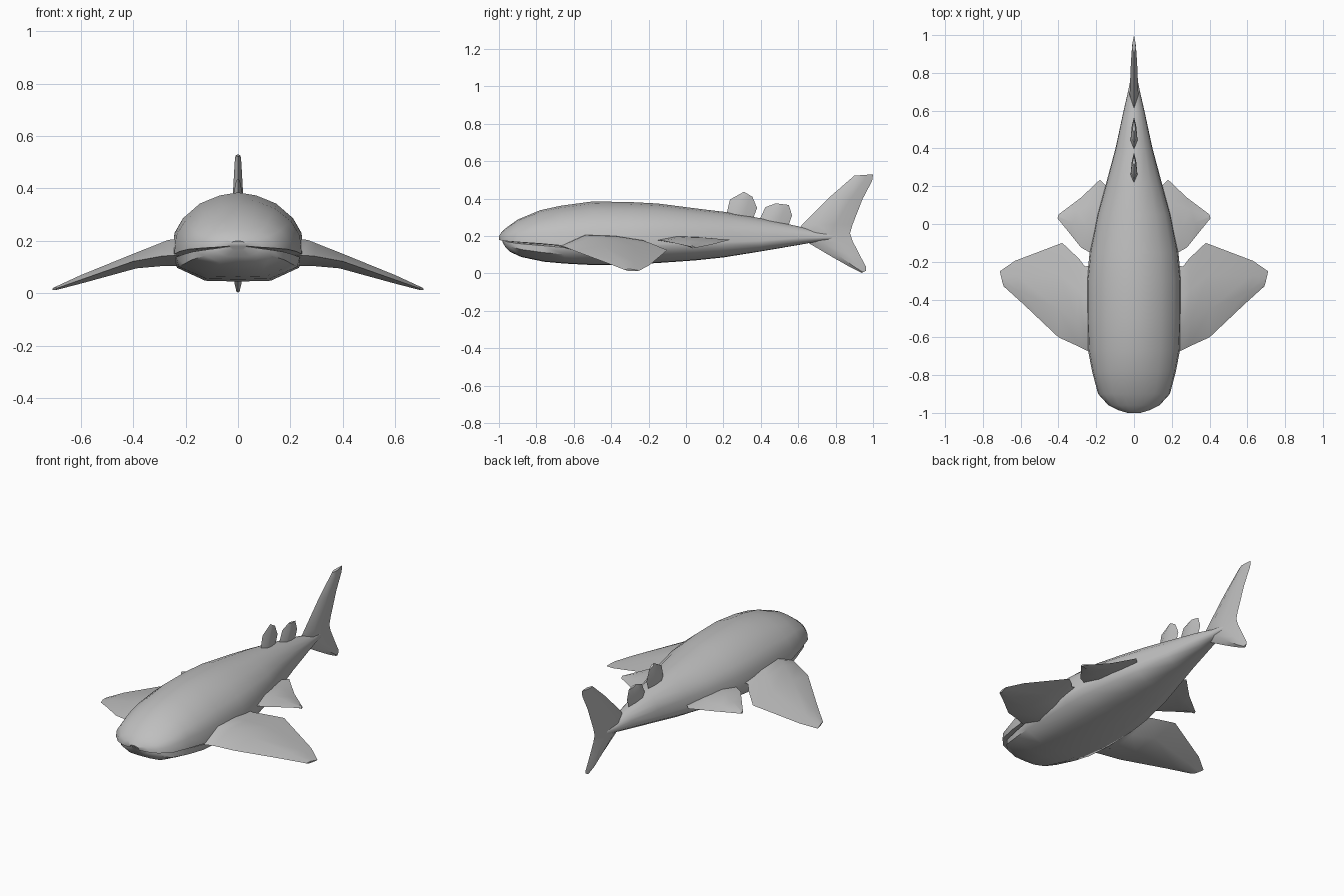
import bpy, bmesh, math
from mathutils import Vector

grey = bpy.data.materials.new("shark_grey")
grey.diffuse_color = (0.52, 0.52, 0.52, 1)


def loft(name, rings, angle=40):
    """Skin closed rings of points, cap both ends and shade smooth by angle."""
    bm = bmesh.new()
    loops = [[bm.verts.new(p) for p in r] for r in rings]
    n = len(loops[0])
    for a, b in zip(loops, loops[1:]):
        for i in range(n):
            j = (i + 1) % n
            bm.faces.new((a[i], a[j], b[j], b[i]))
    bm.faces.new(loops[0])
    bm.faces.new(loops[-1][::-1])
    bmesh.ops.remove_doubles(bm, verts=bm.verts, dist=0.0005)
    bmesh.ops.recalc_face_normals(bm, faces=bm.faces)
    me = bpy.data.meshes.new(name)
    bm.to_mesh(me)
    bm.free()
    me.materials.append(grey)
    ob = bpy.data.objects.new(name, me)
    bpy.context.collection.objects.link(ob)
    bpy.ops.object.select_all(action='DESELECT')
    ob.select_set(True)
    bpy.context.view_layer.objects.active = ob
    bpy.ops.object.shade_smooth_by_angle(angle=math.radians(angle))
    return ob


def fin(name, stations, axis, side=1):
    """Lens-section fin: stations of (leading point, trailing point, thickness)."""
    rings = []
    for lead, trail, th in stations:
        a, b, t = Vector(lead), Vector(trail), Vector(axis) * th / 2
        ring = [a, a.lerp(b, .3) + t, a.lerp(b, .65) + t * .7, b,
                a.lerp(b, .65) - t * .7, a.lerp(b, .3) - t]
        rings.append([(p.x * side, p.y, p.z) for p in ring])
    return loft(name, rings)


# Body: y, half width, top z, lip z, bottom z, mouth groove depth
sections = [
    (-1.0, .035, .200, .180, .165, .10),
    (-.985, .085, .222, .176, .140, .12),
    (-.96, .135, .245, .173, .115, .14),
    (-.90, .190, .288, .168, .088, .14),
    (-.78, .222, .338, .160, .063, .10),
    (-.67, .243, .362, .150, .053, .05),
    (-.50, .250, .385, .150, .045, .0),
    (-.30, .250, .382, .155, .047, .0),
    (-.15, .235, .374, .160, .056, .0),
    (.05, .195, .348, .165, .070, .0),
    (.20, .152, .330, .168, .086, .0),
    (.40, .098, .295, .175, .118, .0),
    (.60, .055, .252, .190, .152, .0),
    (.70, .032, .225, .192, .170, .0),
    (.80, .012, .215, .195, .180, .0),
]
rings = []
for y, w, t, m, b, g in sections:
    u, d = t - m, m - b
    back = .02 if g else 0          # lower jaw sits behind the upper lip
    half = [(0, y, t), (.28 * w, y, m + .95 * u), (.58 * w, y, m + .82 * u),
            (.84 * w, y, m + .58 * u), (.97 * w, y, m + .33 * u), (w, y, m),
            (w * (1 - 2 * g), y + back, m - .04 * d),
            (w * (1 - g * .6), y + back, m - .12 * d),
            (.93 * w, y + back, m - .5 * d),
            (.5 * w, y + back, b + .03 * d), (0, y + back, b)]
    rings.append(half + [(-x, yy, z) for x, yy, z in half[-2:0:-1]])
loft("body", rings, 50)

# Paired fins
pectoral = [((.12, -.70, .15), (.12, -.20, .18), .11),
            ((.25, -.67, .145), (.26, -.225, .175), .10),
            ((.29, -.65, .142), (.29, -.185, .16), .085),
            ((.40, -.60, .122), (.38, -.10, .125), .055),
            ((.585, -.425, .057), (.63, -.195, .045), .03),
            ((.69, -.33, .02), (.71, -.25, .015), .012)]
pelvic = [((.10, -.22, .18), (.10, .19, .18), .05),
          ((.235, -.15, .178), (.15, .205, .18), .04),
          ((.28, -.125, .175), (.18, .235, .18), .035),
          ((.34, -.05, .16), (.28, .14, .155), .026),
          ((.405, .03, .142), (.40, .05, .138), .012)]
for side, label in ((1, "left"), (-1, "right")):
    fin("pectoral_fin_" + label, pectoral, (0.25, 0, 1), side)
    fin("pelvic_fin_" + label, pelvic, (0, 0, 1), side)


# Upright fins on the centre line: leading y, z, trailing y, z, thickness
def upright(name, rows):
    fin(name, [((0, a, b), (0, c, d), t) for a, b, c, d, t in rows], (1, 0, 0))


upright("front_dorsal_fin", [(.21, .29, .35, .27, .036), (.235, .395, .38, .35, .034),
                             (.31, .437, .355, .41, .015)])
upright("rear_dorsal_fin", [(.38, .26, .54, .235, .036), (.425, .355, .567, .31, .034),
                            (.48, .375, .55, .366, .015)])
upright("tail_fin", [(.90, .523, 1.0, .53, .02), (.87, .497, .995, .495, .026),
                     (.77, .41, .945, .40, .036), (.62, .26, .89, .26, .045),
                     (.58, .20, .877, .215, .045), (.66, .16, .89, .175, .04),
                     (.77, .095, .928, .10, .034), (.87, .038, .963, .035, .026),
                     (.94, .003, .963, .015, .012)])
